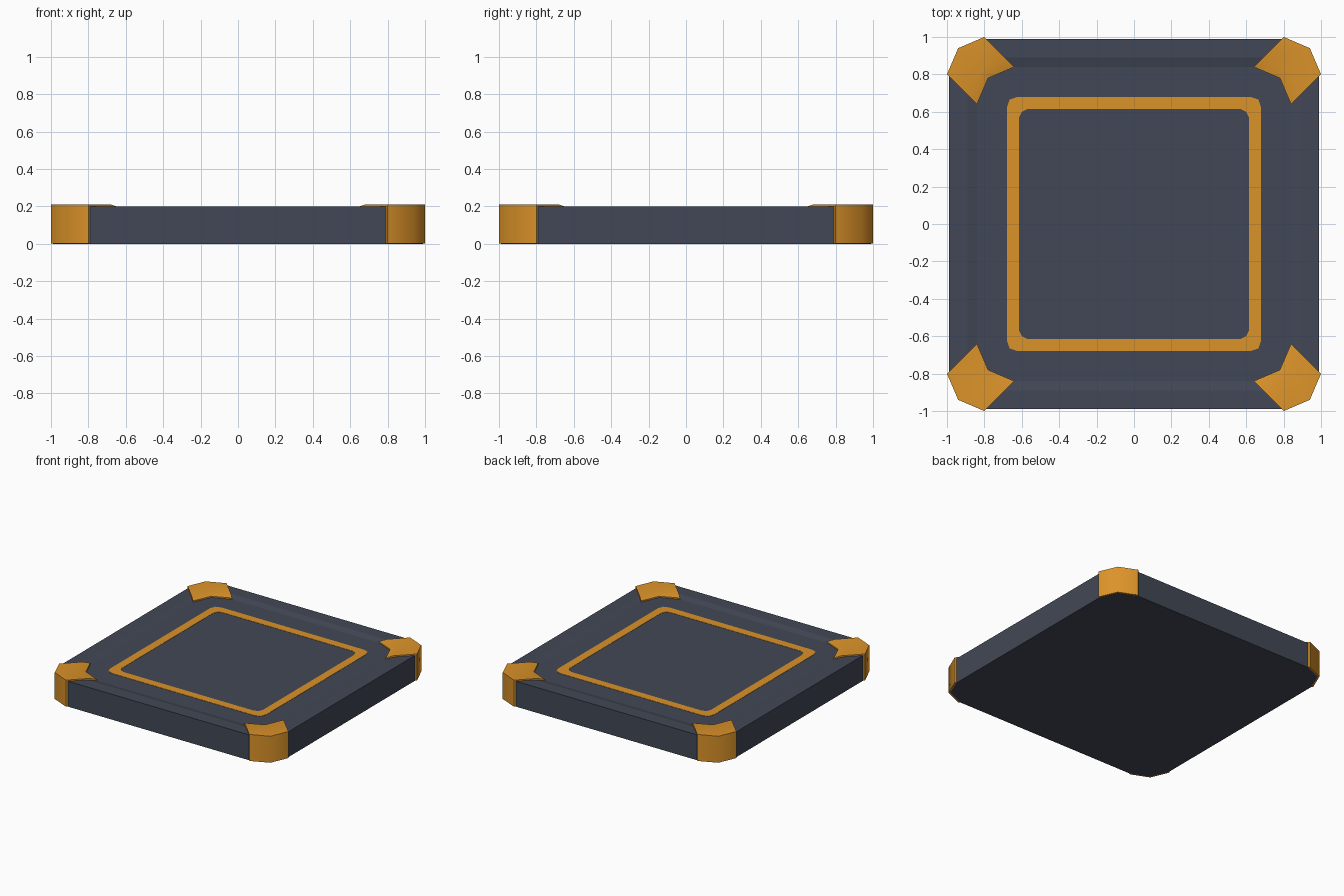
import bpy, bmesh, math

if "Cube" in bpy.data.objects:
    bpy.data.objects.remove(bpy.data.objects["Cube"])


def material(name, rgb):
    m = bpy.data.materials.new(name)
    m.diffuse_color = (*rgb, 1)
    m.use_nodes = True
    m.node_tree.nodes["Principled BSDF"].inputs["Base Color"].default_value = m.diffuse_color
    return m


SLATE = material("slate", (0.054, 0.064, 0.092))
AMBER = material("amber", (0.71, 0.29, 0.022))

# Corner outline in the +x +y quadrant; offsets slide it along the diagonal
CORNER = [(1.0, 0.8), (0.94, 0.94), (0.8, 1.0)]


def make_object(name, bm, mat):
    bmesh.ops.recalc_face_normals(bm, faces=bm.faces)
    me = bpy.data.meshes.new(name)
    bm.to_mesh(me)
    bm.free()
    me.materials.append(mat)
    ob = bpy.data.objects.new(name, me)
    bpy.context.collection.objects.link(ob)
    return ob


def turn(p, q):
    for _ in range(q):
        p = (-p[1], p[0])
    return p


def loop(bm, corner, d, z):
    """Closed outline: the corner repeated on all four sides."""
    return [bm.verts.new((*turn((x - d, y - d), q), z))
            for q in range(4) for x, y in corner]


def bridge(bm, a, b, closed=True):
    n = len(a)
    for i in range(n if closed else n - 1):
        j = (i + 1) % n
        bm.faces.new((a[i], a[j], b[j], b[i]))


# Slab with a shallow recessed top
bm = bmesh.new()
rings = [loop(bm, CORNER, d, z) for d, z in
         [(0.01, 0), (0.01, 0.2), (0.11, 0.2), (0.16, 0.187)]]
for a, b in zip(rings, rings[1:]):
    bridge(bm, a, b)
bm.faces.new(rings[0])
bm.faces.new(rings[-1])
make_object("slab", bm, SLATE)

# Corner guards: thin shells wrapping side, rim and recess slope
PROFILE = [(0.012, 0.001), (0, 0.001), (0, 0.21), (0.12, 0.21),
           (0.16, 0.197), (0.16, 0.186), (0.11, 0.199), (0.012, 0.199)]
for q in range(4):
    bm = bmesh.new()
    rows = [[bm.verts.new((*turn((x - d, y - d), q), z)) for x, y in CORNER]
            for d, z in PROFILE]
    for i in range(len(rows)):
        bridge(bm, rows[i], rows[(i + 1) % len(rows)], closed=False)
    bm.faces.new([r[0] for r in rows])
    bm.faces.new([r[-1] for r in rows])
    ob = make_object(f"corner_guard_{q + 1}", bm, AMBER)
    bpy.ops.object.select_all(action='DESELECT')
    ob.select_set(True)
    bpy.context.view_layer.objects.active = ob
    bpy.ops.object.shade_smooth_by_angle(angle=math.radians(50))

# Painted square stripe with rounded corners
OUTER = [(0.68, 0.62), (0.665, 0.665), (0.62, 0.68)]
INNER = [(0.615, 0.57), (0.6, 0.6), (0.57, 0.615)]
bm = bmesh.new()
rings = [loop(bm, c, 0, z) for c, z in
         [(OUTER, 0.186), (OUTER, 0.189), (INNER, 0.189), (INNER, 0.186)]]
for i in range(4):
    bridge(bm, rings[i], rings[(i + 1) % 4])
make_object("square_stripe", bm, AMBER)
